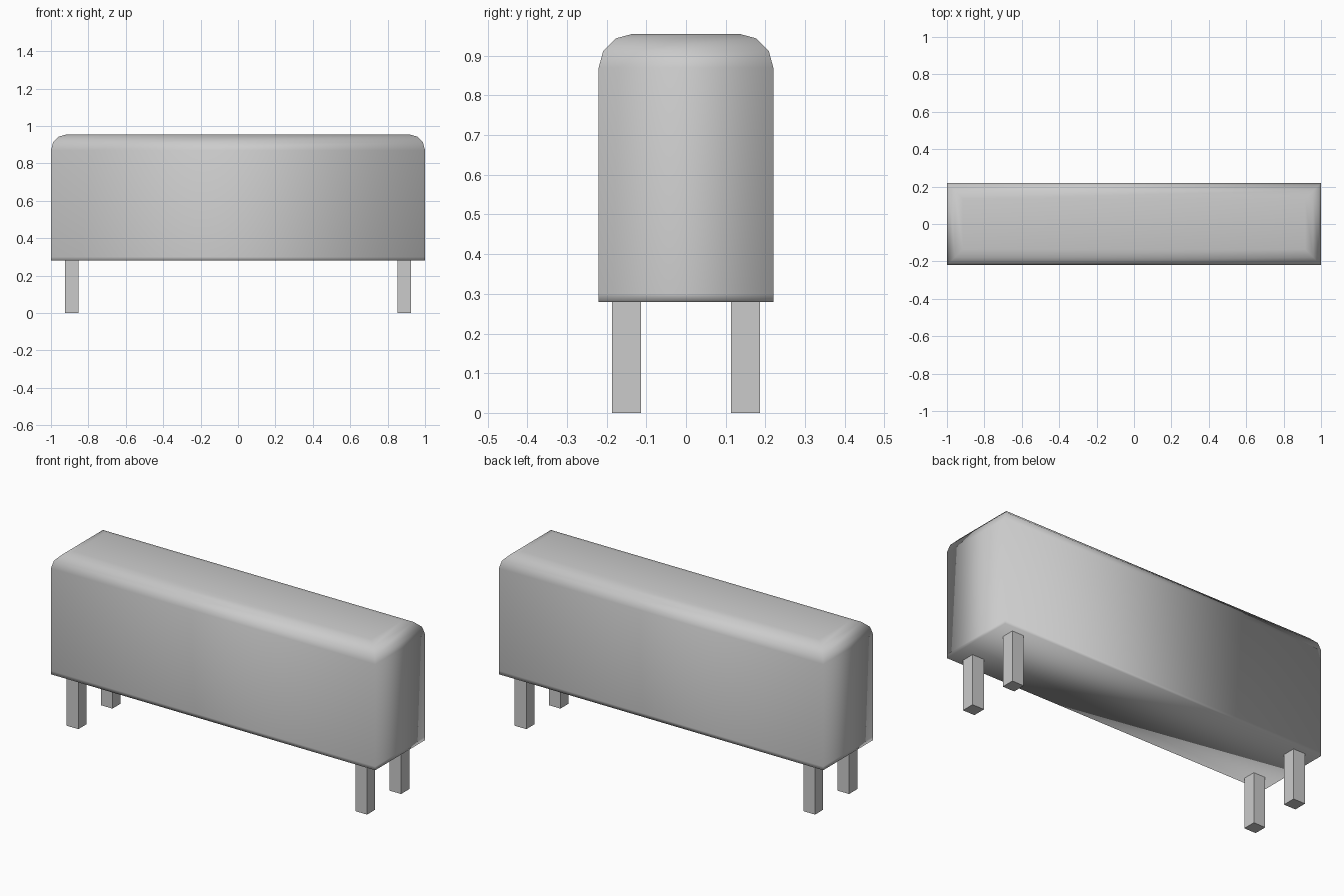
import bpy
import bmesh
from mathutils import Matrix

old = bpy.data.objects.get("Cube")
if old:
    bpy.data.objects.remove(old, do_unlink=True)

# One plain grey for everything
GREY = (0.6, 0.6, 0.6, 1.0)
grey = bpy.data.materials.new("plain_grey")
grey.use_nodes = True
grey.diffuse_color = GREY
grey.node_tree.nodes["Principled BSDF"].inputs["Base Color"].default_value = GREY


def box_bmesh(low, high):
    bm = bmesh.new()
    size = [h - l for l, h in zip(low, high)]
    centre = [(l + h) / 2 for l, h in zip(low, high)]
    bmesh.ops.create_cube(
        bm, size=1, matrix=Matrix.Translation(centre) @ Matrix.Diagonal((*size, 1)))
    return bm


def finish(name, bm, smooth=False):
    bmesh.ops.recalc_face_normals(bm, faces=bm.faces)
    for face in bm.faces:
        face.smooth = smooth
    mesh = bpy.data.meshes.new(name)
    bm.to_mesh(mesh)
    bm.free()
    mesh.materials.append(grey)
    obj = bpy.data.objects.new(name, mesh)
    bpy.context.collection.objects.link(obj)
    return obj


BASE, TOP = 0.28, 0.955

# Body: long block with rounded top edges and a supporting loop above the base
bm = box_bmesh((-1, -0.22, BASE), (1, 0.22, TOP))
top_edges = [e for e in bm.edges if all(v.co.z > TOP - 0.01 for v in e.verts)]
bmesh.ops.bevel(bm, geom=top_edges, offset=0.085, segments=3,
                profile=0.5, affect='EDGES')
bmesh.ops.bisect_plane(bm, geom=bm.verts[:] + bm.edges[:] + bm.faces[:],
                       plane_co=(0, 0, BASE + 0.02), plane_no=(0, 0, 1))
finish("body", bm, smooth=True)

# Four square legs set in from the corners
for x_side, x_name in ((1, "left"), (-1, "right")):
    for y_side, y_name in ((-1, "front"), (1, "back")):
        x, y, half = 0.89 * x_side, 0.15 * y_side, 0.036
        leg = box_bmesh((x - half, y - half, 0), (x + half, y + half, BASE))
        finish(f"{y_name}_{x_name}_leg", leg)
